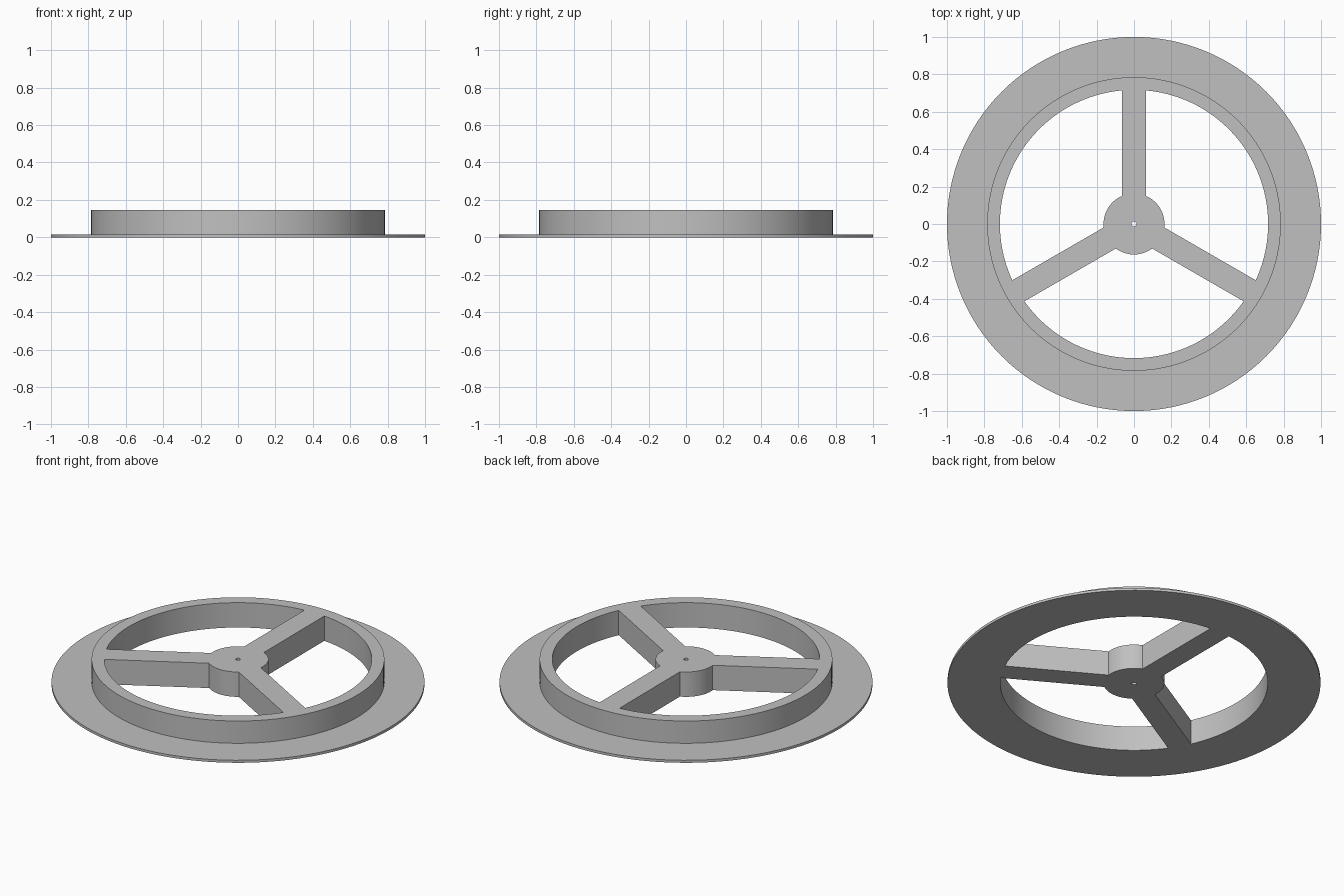
import bpy
import bmesh
from math import pi, sin, cos, asin, radians

cube = bpy.data.objects.get("Cube")
if cube:
    bpy.data.objects.remove(cube)

FLANGE_R, RIM_R, WINDOW_R, HUB_R, BORE_R = 1.0, 0.785, 0.717, 0.163, 0.013
FLANGE_H, HEIGHT, SPOKE_HALF = 0.015, 0.147, 0.065


def arc(r, start, end, n):
    return [(r * cos(start + (end - start) * i / n),
             r * sin(start + (end - start) * i / n)) for i in range(n + 1)]


def circle(r, n):
    return arc(r, 0, 2 * pi, n)[:-1]


def window(centre):
    # Opening between two spokes: rim arc out, hub arc back
    a = radians(60) - asin(SPOKE_HALF / WINDOW_R)
    b = radians(60) - asin(SPOKE_HALF / HUB_R)
    return (arc(WINDOW_R, centre - a, centre + a, 48)
            + arc(HUB_R, centre + b, centre - b, 20))


bm = bmesh.new()


def add_loop(points, z):
    verts = [bm.verts.new((x, y, z)) for x, y in points]
    edges = [bm.edges.new((v, verts[i - 1])) for i, v in enumerate(verts)]
    return verts, edges


def wall(low, high):
    # Strip of quads between two matching loops
    for i in range(len(low)):
        bm.faces.new((low[i - 1], low[i], high[i], high[i - 1]))


def cap(loops):
    edges = [e for loop in loops for e in loop[1]]
    bmesh.ops.triangle_fill(bm, edges=edges, use_beauty=True)


# Openings through the full height: three windows and the axle bore
openings = [window(radians(d)) for d in (30, 150, 270)] + [circle(BORE_R, 16)]
bottom = [add_loop(p, 0) for p in openings]
top = [add_loop(p, HEIGHT) for p in openings]

# Flange and raised rim outlines
base = add_loop(circle(FLANGE_R, 128), 0)
flange_edge = add_loop(circle(FLANGE_R, 128), FLANGE_H)
rim_foot = add_loop(circle(RIM_R, 128), FLANGE_H)
rim_top = add_loop(circle(RIM_R, 128), HEIGHT)

# Flat undersides and tops, before the walls join them
cap(bottom + [base])
cap(top + [rim_top])

# Walls, from the outside in
wall(base[0], flange_edge[0])
wall(flange_edge[0], rim_foot[0])
wall(rim_foot[0], rim_top[0])
for low, high in zip(bottom, top):
    wall(low[0], high[0])
bmesh.ops.recalc_face_normals(bm, faces=bm.faces[:])

mesh = bpy.data.meshes.new("flanged_wheel")
bm.to_mesh(mesh)
bm.free()
wheel = bpy.data.objects.new("flanged_wheel", mesh)
bpy.context.collection.objects.link(wheel)

# Plain grey finish
grey = bpy.data.materials.new("light_grey")
grey.use_nodes = True
colour = (0.53, 0.53, 0.53, 1)
grey.diffuse_color = colour
grey.node_tree.nodes["Principled BSDF"].inputs["Base Color"].default_value = colour
mesh.materials.append(grey)

bpy.context.view_layer.objects.active = wheel
wheel.select_set(True)
bpy.ops.object.shade_smooth_by_angle(angle=radians(30))
